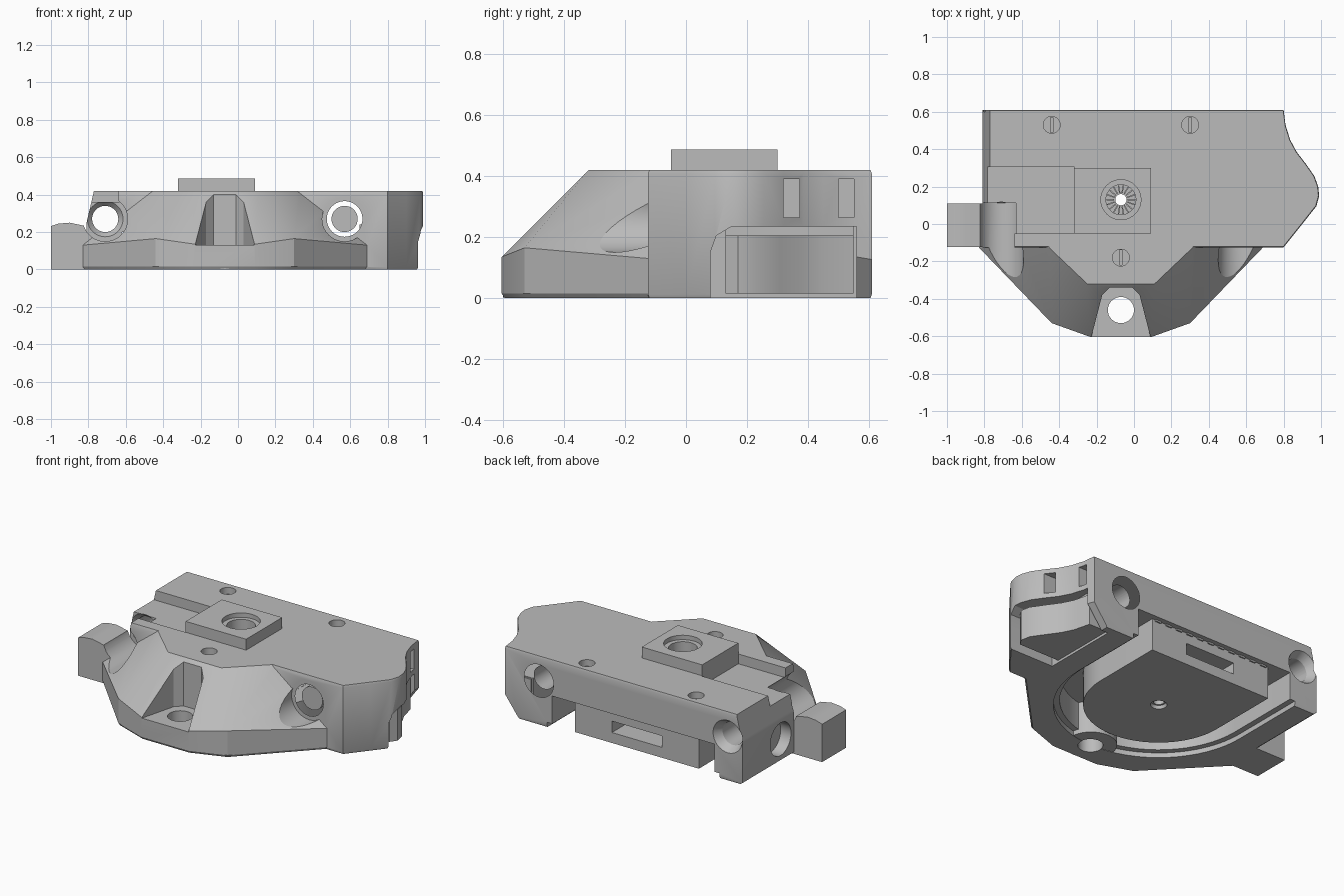
import bpy, bmesh, math
from mathutils import Matrix, Vector

cube = bpy.data.objects.get("Cube")
if cube:
    bpy.data.objects.remove(cube, do_unlink=True)

grey = bpy.data.materials.new("plain grey")
grey.use_nodes = True
grey.diffuse_color = (0.5, 0.5, 0.5, 1)
for node in grey.node_tree.nodes:
    if node.type == 'BSDF_PRINCIPLED':
        node.inputs["Base Color"].default_value = grey.diffuse_color
        node.inputs["Roughness"].default_value = 0.7


def make(name, bm):
    bmesh.ops.recalc_face_normals(bm, faces=bm.faces)
    mesh = bpy.data.meshes.new(name)
    bm.to_mesh(mesh)
    bm.free()
    mesh.materials.append(grey)
    ob = bpy.data.objects.new(name, mesh)
    bpy.context.collection.objects.link(ob)
    return ob


def prism(name, points, low, high, axis='z', chamfer=0.0, top_chamfer=0.0):
    """Extrude an outline along an axis, with optional chamfered ends."""
    place = {'x': lambda u, v, w: (w, u, v),
             'y': lambda u, v, w: (u, w, v),
             'z': lambda u, v, w: (u, v, w)}[axis]
    mid = sum((Vector(p) for p in points), Vector((0, 0))) / len(points)
    levels = [(low, 1 - chamfer)]
    if chamfer:
        levels.append((low + chamfer, 1))
    if top_chamfer:
        levels.append((high - top_chamfer, 1))
    levels.append((high, 1 - top_chamfer))
    bm = bmesh.new()
    rings = []
    for w, s in levels:
        flat = [mid + (Vector(p) - mid) * s for p in points]
        rings.append([bm.verts.new(place(p.x, p.y, w)) for p in flat])
    count = len(points)
    for a, b in zip(rings, rings[1:]):
        for i in range(count):
            j = (i + 1) % count
            bm.faces.new((a[i], a[j], b[j], b[i]))
    bm.faces.new(rings[0])
    bm.faces.new(rings[-1])
    return make(name, bm)


def box(name, x, y, z):
    return prism(name, [(x[0], y[0]), (x[1], y[0]), (x[1], y[1]), (x[0], y[1])], *z)


def rod(name, start, end, r, r2=None):
    """Round bar or cone between two points."""
    a, b = Vector(start), Vector(end)
    turn = (b - a).to_track_quat('Z', 'Y').to_matrix().to_4x4()
    bm = bmesh.new()
    bmesh.ops.create_cone(bm, cap_ends=True, segments=40, radius1=r,
                          radius2=r if r2 is None else r2, depth=(b - a).length,
                          matrix=Matrix.Translation((a + b) / 2) @ turn)
    return make(name, bm)


def combine(target, tool, operation='DIFFERENCE'):
    mod = target.modifiers.new("combine", 'BOOLEAN')
    mod.operation = operation
    mod.solver = 'EXACT'
    mod.object = tool
    bpy.context.view_layer.objects.active = target
    bpy.ops.object.modifier_apply(modifier=mod.name)
    bpy.data.objects.remove(tool, do_unlink=True)


CX, CY = -0.07, 0.13      # main axis
FRONT, BACK = -0.125, 0.61


def u_shape(r, back):
    """Outline that is round at the front and straight to the back."""
    arc = [(CX + r * math.cos(t), CY + r * math.sin(t))
           for t in (math.pi + math.pi * i / 32 for i in range(33))]
    return arc + [(CX + r, back), (CX - r, back)]


# Main deck with its wavy side
wave = [(0.8, BACK), (0.81, 0.53), (0.835, 0.45), (0.87, 0.385), (0.92, 0.32), (0.965, 0.255),
        (0.985, 0.2), (0.99, 0.15), (0.975, 0.095), (0.9, 0), (0.8, FRONT)]
body = prism("main_body", wave + [(-0.81, FRONT), (-0.81, BACK)], 0, 0.42,
             chamfer=0.012, top_chamfer=0.012)

# Sloped front
bm = bmesh.new()
for side in (-1, 1):
    for dx, y, top in ((0.76, -0.1, 0.13), (0.76, FRONT, 0.13), (0.37, -0.53, 0.165),
                       (0.16, -0.605, 0.135)):
        bm.verts.new((CX + side * dx, y, 0.015))
        bm.verts.new((CX + side * dx, y, top))
        bm.verts.new((CX + side * dx * 0.985, y * 0.985, 0))
    for dx, y in ((0.18, -0.32), (0.385, FRONT), (0.385, -0.1)):
        bm.verts.new((CX + side * dx, y, 0.42))
hull = bmesh.ops.convex_hull(bm, input=bm.verts)
bmesh.ops.delete(bm, geom=[v for v in hull["geom_interior"] if isinstance(v, bmesh.types.BMVert)],
                 context='VERTS')
combine(body, make("front_slope", bm), 'UNION')

# Channel in the deck, open corner and slanted end
combine(body, box("channel", (-0.95, -0.319), (-0.05, 0.305), (0.36, 0.6)))
combine(body, box("open_corner", (-1.1, -0.64), (-0.7, 0.11), (0.235, 0.6)))
combine(body, prism("slant", [(-0.768, 0.43), (-0.812, 0.24), (-0.9, 0.24), (-0.9, 0.43)],
                    0.05, 0.7, 'y'))

# Side block
combine(body, prism("side_block", [(-1, 0), (-1, 0.232), (-0.96, 0.245), (-0.9, 0.25),
                                   (-0.83, 0.235), (-0.72, 0.235), (-0.72, 0)],
                    -0.122, 0.11, 'y'), 'UNION')

# Underside groove with a shallow step
combine(body, prism("groove", u_shape(0.55, 0.7), -0.1, 0.2))
combine(body, prism("groove_step", u_shape(0.585, 0.7), -0.1, 0.03))

# Front notch over a round flange
combine(body, rod("flange", (CX, -0.455, 0.002), (CX, -0.455, 0.21), 0.145), 'UNION')
half = [(0.06, -0.34), (0.1, -0.38), (0.17, -0.65)]
notch = [(CX + x, y) for x, y in half] + [(CX - x, y) for x, y in reversed(half)]
combine(body, prism("notch", notch, 0.13, 0.6))
combine(body, rod("flange_hole", (CX, -0.46, -0.1), (CX, -0.46, 0.3), 0.07))

# Long round passages, with wide troughs in front and countersinks at both ends
for x, mouth in ((-0.71, 0.11), (0.57, FRONT)):
    combine(body, rod("trough", (x, -0.8, 0.27), (x, mouth + 0.001, 0.27), 0.12))
    combine(body, rod("passage", (x, -0.8, 0.27), (x, 0.8, 0.27), 0.07))
    combine(body, rod("front_sink", (x, mouth - 0.01, 0.27), (x, mouth + 0.03, 0.27), 0.105, 0.07))
    combine(body, rod("back_sink", (x, BACK + 0.01, 0.27), (x, BACK - 0.05, 0.27), 0.105, 0.07))
combine(body, rod("end_hole", (-0.9, 0.24, 0.14), (-0.74, 0.24, 0.14), 0.1))

# Side pocket, bevelled rear foot and slots in the wavy side
combine(body, prism("pocket", [(0.08, -0.1), (0.08, 0.15), (0.1, 0.205), (0.15, 0.235),
                               (0.56, 0.235), (0.56, -0.1)], 0.66, 1.1, 'x'))
combine(body, prism("foot_bevel", [(0.84, 0.18), (0.69, -0.02), (0.84, -0.02)], 0.5, 0.7, 'y'))
for y, x in ((0.32, 0.82), (0.5, 0.75)):
    combine(body, box("slot", (x, 1.1), (y, y + 0.052), (0.265, 0.39)))

# Small screws sunk in the deck
for x, y in ((CX - 0.37, 0.53), (CX + 0.37, 0.53), (CX, -0.18)):
    combine(body, rod("screw_seat", (x, y, 0.38), (x, y, 0.5), 0.045))
    combine(body, box("screw_slit", (x - 0.007, x + 0.007), (y - 0.04, y + 0.04), (0.36, 0.4)))

# Raised plate and lower boss
plate = box("raised_plate", (-0.32, 0.09), (-0.05, 0.3), (0.35, 0.487))
boss = prism("lower_boss", u_shape(0.42, 0.575), 0.001, 0.201)
combine(boss, box("boss_window", (-0.24, 0.1), (0.45, 0.7), (0.065, 0.135)))
combine(boss, rod("boss_sink", (CX, CY, -0.01), (CX, CY, 0.02), 0.05, 0.04))

# Stepped bore on the main axis
for part in (body, plate):
    combine(part, rod("bore_rim", (CX, CY, 0.46), (CX, CY, 0.6), 0.107))
    combine(part, rod("bore", (CX, CY, 0.36), (CX, CY, 0.6), 0.08))
for part in (body, plate, boss):
    combine(part, rod("axis_hole", (CX, CY, -0.1), (CX, CY, 0.6), 0.03))

# Ring of fine teeth at the bottom of the bore
bm = bmesh.new()
for i in range(18):
    spin = Matrix.Rotation(math.tau * i / 18, 4, 'Z')
    bmesh.ops.create_cube(bm, size=1, matrix=Matrix.Translation((CX, CY, 0.365)) @ spin
                          @ Matrix.Translation((0.057, 0, 0))
                          @ Matrix.Diagonal((0.042, 0.007, 0.02, 1)))
make("bore_teeth", bm)

# Insert in the side pocket
prism("side_insert", [(0.65, 0.13), (0.935, 0.13), (0.962, 0.17), (0.95, 0.23), (0.895, 0.31),
                      (0.845, 0.38), (0.81, 0.45), (0.785, 0.55), (0.65, 0.55)], 0.015, 0.205)
box("insert_backing", (0.65, 0.77), (0.13, 0.55), (0.2, 0.24))

# Row of small ribs along the top of the boss
for i in range(11):
    x = CX + (i - 5) * 0.076
    box("boss_rib", (x - 0.02, x + 0.02), (0.57, 0.583), (0.19, 0.201))

# Smooth round surfaces, crisp edges
bpy.ops.object.select_all(action='DESELECT')
for ob in bpy.context.scene.objects:
    if ob.type == 'MESH':
        ob.select_set(True)
bpy.context.view_layer.objects.active = body
bpy.ops.object.shade_smooth_by_angle(angle=math.radians(25))
